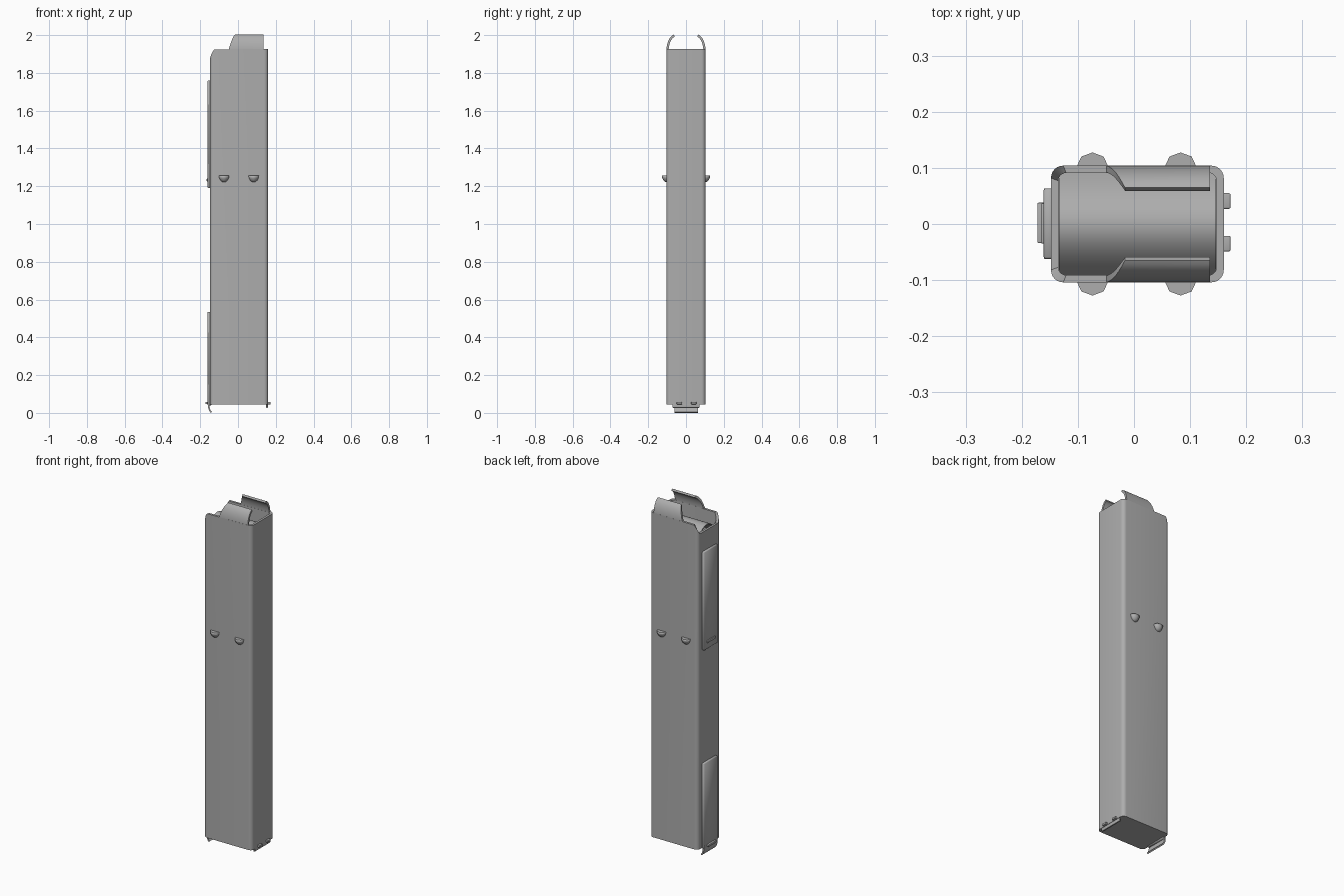
import bpy, bmesh
from math import sin, cos, pi, radians

if "Cube" in bpy.data.objects:
    bpy.data.objects.remove(bpy.data.objects["Cube"])

# dark grey steel
steel = bpy.data.materials.new("steel")
steel.diffuse_color = (0.42, 0.42, 0.42, 1)
steel.use_nodes = True
steel.node_tree.nodes["Principled BSDF"].inputs["Base Color"].default_value = steel.diffuse_color


def finish(name, bm, angle=35, thick=0.0):
    bmesh.ops.recalc_face_normals(bm, faces=bm.faces[:])
    me = bpy.data.meshes.new(name)
    bm.to_mesh(me)
    bm.free()
    me.materials.append(steel)
    ob = bpy.data.objects.new(name, me)
    bpy.context.collection.objects.link(ob)
    bpy.ops.object.select_all(action='DESELECT')
    bpy.context.view_layer.objects.active = ob
    ob.select_set(True)
    if thick:
        m = ob.modifiers.new("thickness", 'SOLIDIFY')
        m.thickness, m.offset = thick, 0
        bpy.ops.object.modifier_apply(modifier=m.name)
    bpy.ops.object.shade_smooth_by_angle(angle=radians(angle))
    return ob


def grid(bm, rows):
    vs = [[bm.verts.new(p) for p in r] for r in rows]
    for a, b in zip(vs, vs[1:]):
        for i in range(len(a) - 1):
            bm.faces.new((a[i], a[i + 1], b[i + 1], b[i]))


def ring(x0, x1, h, r, n=6):
    pts = []
    for k, (cx, cy) in enumerate([(x1 - r, h - r), (x0 + r, h - r),
                                  (x0 + r, r - h), (x1 - r, r - h)]):
        for i in range(n + 1):
            a = (k + i / n) * pi / 2
            pts.append((cx + r * cos(a), cy + r * sin(a)))
    return pts


def box(name, x, y, z, bevel, angle=35, segments=3):
    bm = bmesh.new()
    bmesh.ops.create_cube(bm, size=1)
    for v in bm.verts:
        v.co = [lo + (c + .5) * (hi - lo) for c, (lo, hi) in zip(v.co, (x, y, z))]
    bmesh.ops.bevel(bm, geom=bm.edges[:], offset=bevel, segments=segments,
                    profile=0.5, affect='EDGES')
    return finish(name, bm, angle)


def rim(x):
    # rear wall of the tube is lower, rising round its corners
    t = min(1, max(0, (x + 0.148) / 0.024))
    return 1.872 + 0.055 * t ** 0.6


# hollow body with rounded corners
outer, inner = ring(-0.148, 0.16, 0.104, 0.022), ring(-0.135, 0.147, 0.091, 0.014)
bm = bmesh.new()
levels = [[(x, y, 0.045) for x, y in outer],
          [(x, y, rim(x)) for x, y in outer],
          [(i[0], i[1], rim(o[0])) for o, i in zip(outer, inner)],
          [(x, y, 0.06) for x, y in inner]]
loops = [[bm.verts.new(p) for p in l] for l in levels]
for a, b in zip(loops, loops[1:]):
    for i in range(len(a)):
        j = (i + 1) % len(a)
        bm.faces.new((a[i], a[j], b[j], b[i]))
bm.faces.new(loops[0])
bm.faces.new(loops[-1])
finish("body_tube", bm)

# inward curling lips
for side, label in ((1, "left"), (-1, "right")):
    bm = bmesh.new()
    rows = []
    for i in range(10):
        t = i / 9
        a = t * radians(78)
        y = side * (0.098 - 0.036 * (1 - cos(a)) / (1 - cos(radians(78))))
        z = 1.915 + 0.082 * sin(a) / sin(radians(78))
        x0 = -0.052 + 0.036 * t
        rows.append([(x0, y, z), (0.135, y, z)])
    grid(bm, rows)
    finish("lip_" + label, bm, thick=0.012)

# arched follower inside the mouth
bm = bmesh.new()
rows = []
for i in range(17):
    s = -1 + i / 8
    z = 1.82 + 0.07 * (1 - s * s)
    rows.append([(-0.134, 0.09 * s, z), (0.146, 0.09 * s, z)])
grid(bm, rows)
finish("follower", bm, thick=0.006)

# low-poly half bowl stops on both sides
for side in (1, -1):
    for x in (-0.074, 0.083):
        bm = bmesh.new()
        bmesh.ops.create_uvsphere(bm, u_segments=8, v_segments=8, radius=1)
        bmesh.ops.bisect_plane(bm, geom=bm.verts[:] + bm.edges[:] + bm.faces[:],
                               plane_co=(0, 0, 0), plane_no=(0, 0, 1), clear_outer=True)
        bmesh.ops.holes_fill(bm, edges=[e for e in bm.edges if e.is_boundary])
        for v in bm.verts:
            v.co = (x + v.co.x * 0.028, side * 0.1025 + v.co.y * 0.025, 1.257 + v.co.z * 0.036)
        finish("side_stop", bm, angle=120)

# raised rear strips
box("upper_rear_strip", (-0.161, -0.140), (-0.062, 0.063), (1.19, 1.76), 0.003, 120, 1)
box("lower_rear_strip", (-0.161, -0.140), (-0.062, 0.063), (0.04, 0.535), 0.003, 120, 1)
box("upper_strip_tab", (-0.166, -0.155), (-0.035, 0.037), (1.225, 1.24), 0.003)

# curved hook under the lower strip
bm = bmesh.new()
rows = [[(x, -0.062, z), (x, 0.063, z)] for x, z in
        ((-0.156, 0.06), (-0.156, 0.04), (-0.153, 0.024), (-0.148, 0.011), (-0.141, 0.003))]
grid(bm, rows)
finish("rear_hook", bm, thick=0.008)

# base catches, rear tab and front pegs
box("rear_tab", (-0.172, -0.150), (-0.034, 0.038), (0.046, 0.058), 0.002)
for y in (-0.035, 0.041):
    box("front_peg", (0.150, 0.172), (y - 0.014, y + 0.014), (0.045, 0.058), 0.003)
box("front_hook", (0.149, 0.158), (-0.072, 0.072), (0.027, 0.052), 0.003)
